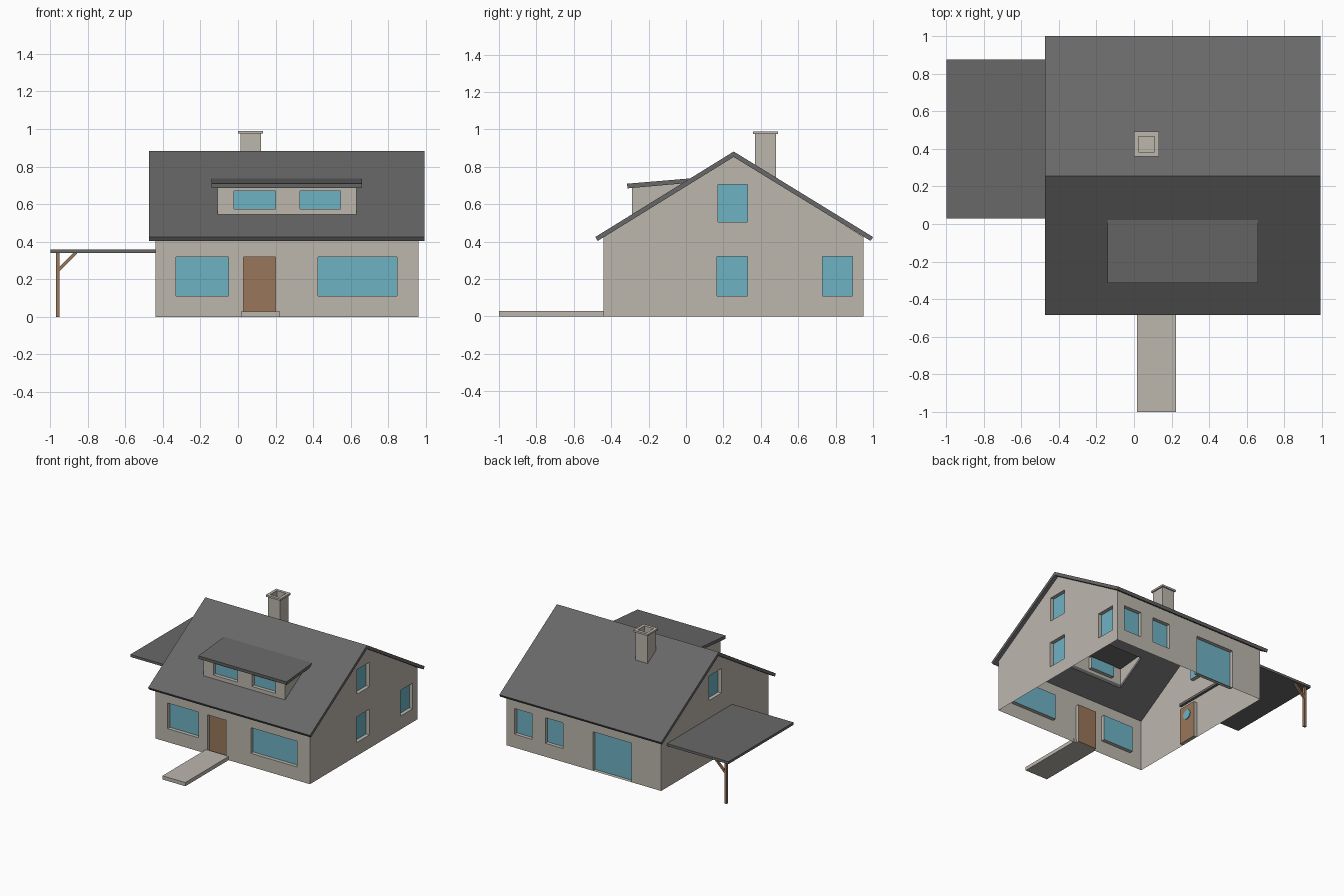
import bpy, bmesh, math
from mathutils import Vector, Matrix

cube = bpy.data.objects.get("Cube")
if cube:
    bpy.data.objects.remove(cube, do_unlink=True)


def material(name, rgb):
    m = bpy.data.materials.new(name)
    m.use_nodes = True
    lin = [(c / 255 / 12.92) if c < 11 else ((c / 255 + 0.055) / 1.055) ** 2.4 for c in rgb]
    m.diffuse_color = (*lin, 1)
    m.node_tree.nodes["Principled BSDF"].inputs["Base Color"].default_value = (*lin, 1)
    return m


PLASTER = material("warm grey plaster", (188, 183, 174))
SLATE = material("dark grey roofing", (104, 104, 104))
GLASS = material("blue glass", (110, 178, 196))
WOOD = material("brown wood", (153, 118, 90))


def finish(name, bm, *mats):
    mesh = bpy.data.meshes.new(name)
    bm.to_mesh(mesh)
    bm.free()
    for m in mats:
        mesh.materials.append(m)
    ob = bpy.data.objects.new(name, mesh)
    bpy.context.collection.objects.link(ob)
    return ob


def box(name, lo, hi, mat):
    lo, hi = Vector(lo), Vector(hi)
    bm = bmesh.new()
    place = Matrix.Translation((lo + hi) / 2) @ Matrix.Diagonal((*(hi - lo), 1))
    bmesh.ops.create_cube(bm, size=1, matrix=place)
    return finish(name, bm, mat)


def prism(profile, x0, x1, open_edges=()):
    """Extrude a (y, z) profile along x, leaving out the listed edges."""
    bm = bmesh.new()
    a = [bm.verts.new((x0, y, z)) for y, z in profile]
    b = [bm.verts.new((x1, y, z)) for y, z in profile]
    bm.faces.new(a)
    bm.faces.new(b[::-1])
    n = len(profile)
    for i in range(n):
        if i not in open_edges:
            j = (i + 1) % n
            bm.faces.new((a[i], b[i], b[j], a[j]))
    bmesh.ops.recalc_face_normals(bm, faces=bm.faces)
    return bm


def opening(bm, axis, plane, lo, hi, z0, z1, mat, inward, depth=0.03):
    """Cut a rectangle in the wall at axis = plane and push it in."""
    across = 1 - axis

    def wall():
        return [f for f in bm.faces if all(abs(v.co[axis] - plane) < 1e-4 for v in f.verts)]

    for ax, value in ((across, lo), (across, hi), (2, z0), (2, z1)):
        faces = wall()
        geom = faces + list({e for f in faces for e in f.edges}) + list({v for f in faces for v in f.verts})
        point, normal = Vector(), Vector()
        point[ax], normal[ax] = value, 1
        bmesh.ops.bisect_plane(bm, geom=geom, plane_co=point, plane_no=normal, dist=1e-5)
    inside = []
    for f in wall():
        c = f.calc_center_median()
        if lo < c[across] < hi and z0 < c.z < z1:
            inside.append(f)
    out = bmesh.ops.extrude_face_region(bm, geom=inside)["geom"]
    shift = Vector()
    shift[axis] = inward * depth
    bmesh.ops.translate(bm, vec=shift, verts=[g for g in out if isinstance(g, bmesh.types.BMVert)])
    for g in out:
        if isinstance(g, bmesh.types.BMFace):
            g.material_index = mat
    stale = [f for f in inside if f.is_valid]
    if stale:
        bmesh.ops.delete(bm, geom=stale, context="FACES_ONLY")


# House walls: open shell with recessed windows and doors
X0, X1, Y0, Y1, RIDGE = -0.44, 0.96, -0.44, 0.95, 0.255
walls = prism([(Y0, 0), (Y0, 0.425), (RIDGE, 0.86), (Y1, 0.425), (Y1, 0)], X0, X1, open_edges=(1, 2, 4))
SILL, HEAD = 0.11, 0.32
for lo, hi, z0, mat in ((-0.33, -0.05, SILL, 1), (0.03, 0.20, 0, 2), (0.425, 0.845, SILL, 1)):
    opening(walls, 1, Y0, lo, hi, z0, HEAD, mat, 1)
for lo, hi, z0 in ((0.73, 0.89, SILL), (0.45, 0.61, SILL), (-0.17, 0.18, 0)):
    opening(walls, 1, Y1, lo, hi, z0, HEAD, 1, -1)
for lo, hi, z0, z1 in ((0.165, 0.33, SILL, HEAD), (0.73, 0.89, SILL, HEAD), (0.17, 0.33, 0.505, 0.705)):
    opening(walls, 0, X1, lo, hi, z0, z1, 1, -1)
opening(walls, 0, X0, 0.17, 0.33, 0.505, 0.705, 1, 1)
opening(walls, 0, X0, 0.05, 0.21, 0, 0.30, 2, 1)
finish("house_walls", walls, PLASTER, GLASS, WOOD)

# Round pane in the side door
pane = bmesh.new()
bmesh.ops.create_cone(pane, cap_ends=True, segments=12, radius1=0.04, radius2=0.04, depth=0.009,
                      matrix=Matrix.Translation((X0 + 0.03, 0.13, 0.22)) @ Matrix.Rotation(math.pi / 2, 4, "Y"))
finish("side_door_pane", pane, GLASS)

# Main roof with an opening beneath the dormer
roof = finish("main_roof", prism([
    (RIDGE - 0.74, 0.425), (RIDGE, 0.882), (RIDGE + 0.745, 0.425),
    (RIDGE + 0.732, 0.404), (RIDGE, 0.853), (RIDGE - 0.727, 0.404)], -0.475, 0.992), SLATE)
cutter = box("dormer_cutter", (-0.105, -0.285, 0.45), (0.625, -0.04, 1), SLATE)
cutter.hide_render = True
cut = roof.modifiers.new("dormer_opening", "BOOLEAN")
cut.operation, cut.solver, cut.object = "DIFFERENCE", "EXACT", cutter
bpy.context.view_layer.objects.active = roof
bpy.ops.object.modifier_apply(modifier=cut.name)
bpy.data.objects.remove(cutter, do_unlink=True)

# Dormer
FRONT = -0.29
dormer = prism([(FRONT, 0.53), (FRONT, 0.695), (-0.01, 0.72)], -0.11, 0.63, open_edges=(1, 2))
for lo, hi in ((-0.02, 0.20), (0.33, 0.545)):
    opening(dormer, 1, FRONT, lo, hi, 0.575, 0.67, 1, 1)
finish("dormer_walls", dormer, PLASTER, GLASS)
finish("dormer_roof", prism([(-0.315, 0.71), (0.02, 0.738), (-0.02, 0.711), (-0.313, 0.685)], -0.14, 0.66), SLATE)

# Chimney: square rings from the base, over the cap and down the flue
chimney = bmesh.new()
rings = []
for half, z in ((0.055, 0.70), (0.055, 0.975), (0.066, 0.975), (0.066, 0.99), (0.042, 0.99), (0.042, 0.87)):
    rings.append([chimney.verts.new((0.067 + half * sx, 0.425 + half * sy, z))
                  for sx, sy in ((-1, -1), (1, -1), (1, 1), (-1, 1))])
for low, high in zip(rings, rings[1:]):
    for i in range(4):
        j = (i + 1) % 4
        chimney.faces.new((low[i], low[j], high[j], high[i]))
chimney.faces.new(rings[0][::-1])
chimney.faces.new(rings[-1])
finish("chimney", chimney, PLASTER)

# Front path
box("front_path", (0.015, -1, 0), (0.223, Y0 + 0.005, 0.03), PLASTER)

# Carport: flat roof, corner post and diagonal brace
box("carport_roof", (-0.997, 0.03, 0.34), (X0 + 0.02, 0.875, 0.36), SLATE)
box("carport_post", (-0.97, 0.84, 0), (-0.95, 0.86, 0.342), WOOD)
brace = box("carport_brace", (-0.068, -0.008, -0.008), (0.068, 0.008, 0.008), WOOD)
brace.location = (-0.91, 0.85, 0.295)
brace.rotation_euler = (0, -math.radians(45), 0)
